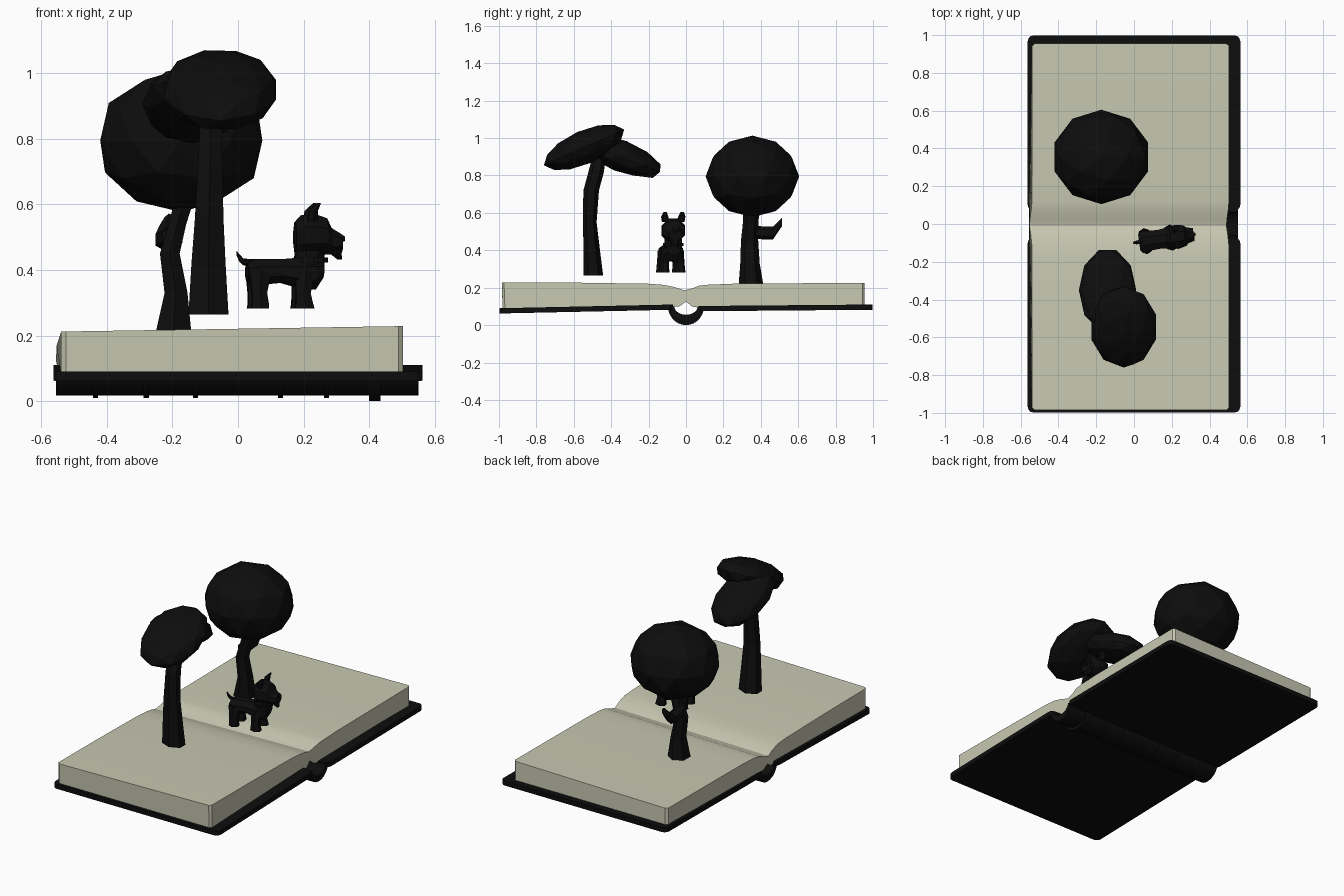
import bpy, bmesh, math
from mathutils import Matrix, Vector


def material(name, col):
    m = bpy.data.materials.new(name)
    m.diffuse_color = (*col, 1)
    return m


DARK = material("dark", (0.004, 0.004, 0.004))
PAPER = material("paper", (0.58, 0.58, 0.45))


def finish(name, bm, mat=DARK, smooth=False):
    bmesh.ops.recalc_face_normals(bm, faces=bm.faces)
    me = bpy.data.meshes.new(name)
    bm.to_mesh(me)
    bm.free()
    me.materials.append(mat)
    ob = bpy.data.objects.new(name, me)
    bpy.context.collection.objects.link(ob)
    if smooth:
        bpy.ops.object.select_all(action='DESELECT')
        ob.select_set(True)
        bpy.context.view_layer.objects.active = ob
        bpy.ops.object.shade_smooth_by_angle(angle=math.radians(30))
    return ob


def skin(bm, rings):
    """Bridge vertex loops and cap both ends."""
    loops = [[bm.verts.new(p) for p in r] for r in rings]
    n = len(loops[0])
    for a, b in zip(loops, loops[1:]):
        for i in range(n):
            bm.faces.new((a[i], a[(i + 1) % n], b[(i + 1) % n], b[i]))
    bm.faces.new(loops[0])
    bm.faces.new(loops[-1])


def loft(name, axis, sections, n=6, xf=None):
    """Sections are (x, y, z, radius1, radius2) across the given axis."""
    u, v = {'x': (1, 2), 'y': (0, 2), 'z': (0, 1)}[axis]
    k = 1 / math.cos(math.pi / n)
    rings = []
    for x, y, z, r1, r2 in sections:
        ring = []
        for i in range(n):
            a = 2 * math.pi * (i + 0.5) / n
            p = Vector((x, y, z))
            p[u] += r1 * k * math.cos(a)
            p[v] += r2 * k * math.sin(a)
            ring.append(xf @ p if xf else p)
        rings.append(ring)
    bm = bmesh.new()
    skin(bm, rings)
    return finish(name, bm)


def blob(name, centre, radii, tilt=0, turn=0):
    bm = bmesh.new()
    bmesh.ops.create_icosphere(bm, subdivisions=2, radius=1)
    bm.transform(Matrix.Translation(centre) @ Matrix.Rotation(math.radians(tilt), 4, 'X')
                 @ Matrix.Diagonal((*radii, 1)) @ Matrix.Rotation(math.radians(turn), 4, 'Z'))
    return finish(name, bm)


# page block: open-book profile swept along x, slightly higher at the right
top = [(-0.985, 0.221), (-0.6, 0.219), (-0.2, 0.213), (-0.12, 0.207), (-0.06, 0.195), (-0.01, 0.178),
       (0.03, 0.187), (0.07, 0.203), (0.12, 0.208), (0.25, 0.213), (0.955, 0.218)]
under = [(0.955, 0.1), (0.1, 0.09), (0.035, 0.098), (0.0, 0.125), (-0.035, 0.1), (-0.1, 0.095), (-0.98, 0.085)]
rings = []
for x, inset in ((-0.54, 0.012), (-0.525, 0), (0.49, 0), (0.503, 0.012)):
    ring = []
    for y, z in top + under:
        gutter = max(0, 1 - abs(y) / 0.1) * -0.015
        tilt = 0.016 * x if z > 0.15 else 0
        yy = y - math.copysign(inset, y) if abs(y) > 0.9 else y
        ring.append((x + gutter, yy, z + tilt))
    rings.append(ring)
bm = bmesh.new()
skin(bm, rings)
finish("pages", bm, PAPER, True)

# cover boards with rounded corners
for name, y0, y1, z0, z1 in (("cover_front", -0.998, -0.07, 0.076, 0.096), ("cover_back", 0.07, 0.998, 0.088, 0.096)):
    bm = bmesh.new()
    bmesh.ops.create_cube(bm, size=1)
    bm.transform(Matrix.Diagonal((1.125, y1 - y0, 0.028, 1)))
    up = [e for e in bm.edges if abs(e.verts[0].co.z - e.verts[1].co.z) > 0.01]
    bmesh.ops.bevel(bm, geom=up, offset=0.03, segments=3, profile=0.5, affect='EDGES')
    for v in bm.verts:
        t = v.co.y / (y1 - y0) + 0.5
        v.co.y += (y0 + y1) / 2
        v.co.z += z0 + (z1 - z0) * t
    finish(name, bm)


# spine: crescent section, with small raised bands
def crescent(name, x0, x1, ry, rz):
    arc = [math.pi * (1 + i / 14) for i in range(15)]
    prof = [(ry * math.cos(a), 0.1 + rz * math.sin(a)) for a in arc]
    prof += [(0.062 * math.cos(a), 0.1 + 0.045 * math.sin(a)) for a in reversed(arc)]
    bm = bmesh.new()
    skin(bm, [[(x, y, z) for y, z in prof] for x in (x0, x1)])
    finish(name, bm, DARK, True)


crescent("spine", -0.555, 0.55, 0.09, 0.083)
for i, x in enumerate((-0.435, -0.28, -0.13, 0.13, 0.27)):
    crescent(f"spine_band_{i}", x - 0.008, x + 0.008, 0.093, 0.09)
crescent("spine_band_5", 0.4, 0.435, 0.096, 0.1)

# front tree with two tilted canopy clumps
loft("front_tree_trunk", 'z', [(-0.09, -0.495, 0.265, 0.061, 0.045), (-0.09, -0.505, 0.42, 0.052, 0.037),
     (-0.088, -0.515, 0.55, 0.044, 0.032), (-0.085, -0.507, 0.72, 0.037, 0.036),
     (-0.083, -0.48, 0.82, 0.034, 0.036), (-0.09, -0.46, 0.93, 0.028, 0.028)])
blob("front_tree_canopy_high", (-0.055, -0.545, 0.95), (0.18, 0.235, 0.09), 24)
blob("front_tree_canopy_low", (-0.14, -0.35, 0.905), (0.152, 0.24, 0.085), -22, 18)

# back tree with round canopy and side branch
loft("back_tree_trunk", 'z', [(-0.197, 0.348, 0.205, 0.055, 0.058), (-0.189, 0.342, 0.33, 0.035, 0.045),
     (-0.208, 0.34, 0.45, 0.03, 0.04), (-0.185, 0.345, 0.54, 0.027, 0.036), (-0.15, 0.35, 0.66, 0.03, 0.04)])
loft("back_tree_branch", 'y', [(-0.2, 0.33, 0.5, 0.03, 0.03), (-0.22, 0.41, 0.493, 0.032, 0.03),
     (-0.222, 0.465, 0.492, 0.03, 0.03), (-0.215, 0.49, 0.523, 0.024, 0.024), (-0.21, 0.512, 0.55, 0.014, 0.02)])
blob("back_tree_canopy", (-0.173, 0.355, 0.795), (0.26, 0.25, 0.218), 0, 0)

# dog: built along +x, then turned slightly
T = Matrix.Translation((0.14, -0.08, 0)) @ Matrix.Rotation(math.radians(8), 4, 'Z') @ Matrix.Translation((-0.14, 0, 0))
loft("dog_body", 'x', [(0.026, 0, 0.393, 0.04, 0.028), (0.05, 0, 0.393, 0.055, 0.04), (0.13, 0, 0.397, 0.05, 0.036),
     (0.18, 0, 0.392, 0.056, 0.045), (0.235, 0, 0.39, 0.052, 0.05), (0.26, 0, 0.405, 0.035, 0.028)], 8, T)
loft("dog_neck", 'z', [(0.215, 0, 0.39, 0.045, 0.045), (0.22, 0, 0.46, 0.044, 0.045)], 8, T)
loft("dog_collar", 'z', [(0.223, 0, 0.423, 0.051, 0.053), (0.223, 0, 0.438, 0.051, 0.053)], 10, T)
loft("dog_head", 'x', [(0.174, 0, 0.5, 0.038, 0.045), (0.195, 0, 0.505, 0.06, 0.062), (0.235, 0, 0.507, 0.063, 0.063),
     (0.27, 0, 0.503, 0.055, 0.055), (0.285, 0, 0.488, 0.042, 0.04), (0.318, 0, 0.482, 0.034, 0.026)], 8, T)
loft("dog_beard", 'z', [(0.295, 0, 0.475, 0.024, 0.032), (0.3, 0, 0.45, 0.016, 0.024), (0.312, 0, 0.432, 0.006, 0.01)], 6, T)
loft("dog_nose", 'x', [(0.31, 0, 0.497, 0.013, 0.01), (0.327, 0, 0.496, 0.009, 0.007)], 6, T)
loft("dog_tail", 'x', [(0.05, 0, 0.42, 0.012, 0.011), (0.015, 0, 0.425, 0.01, 0.009),
     (0.002, 0, 0.438, 0.008, 0.01), (-0.006, 0, 0.452, 0.004, 0.006)], 6, T)
for side, s in (("left", 1), ("right", -1)):
    loft(f"dog_ear_{side}", 'z', [(0.222, s * 0.04, 0.55, 0.015, 0.018), (0.224, s * 0.046, 0.58, 0.013, 0.017),
         (0.242, s * 0.046, 0.604, 0.005, 0.008)], 6, T)
    loft(f"dog_hind_leg_{side}", 'z', [(0.06, s * 0.043, 0.282, 0.027, 0.023), (0.061, s * 0.043, 0.298, 0.025, 0.022),
         (0.058, s * 0.042, 0.33, 0.023, 0.02), (0.062, s * 0.035, 0.4, 0.034, 0.022)], 6, T)
    loft(f"dog_front_leg_{side}", 'z', [(0.197, s * 0.043, 0.282, 0.03, 0.023), (0.196, s * 0.043, 0.298, 0.026, 0.022),
         (0.193, s * 0.042, 0.33, 0.022, 0.02), (0.2, s * 0.035, 0.4, 0.032, 0.022)], 6, T)
